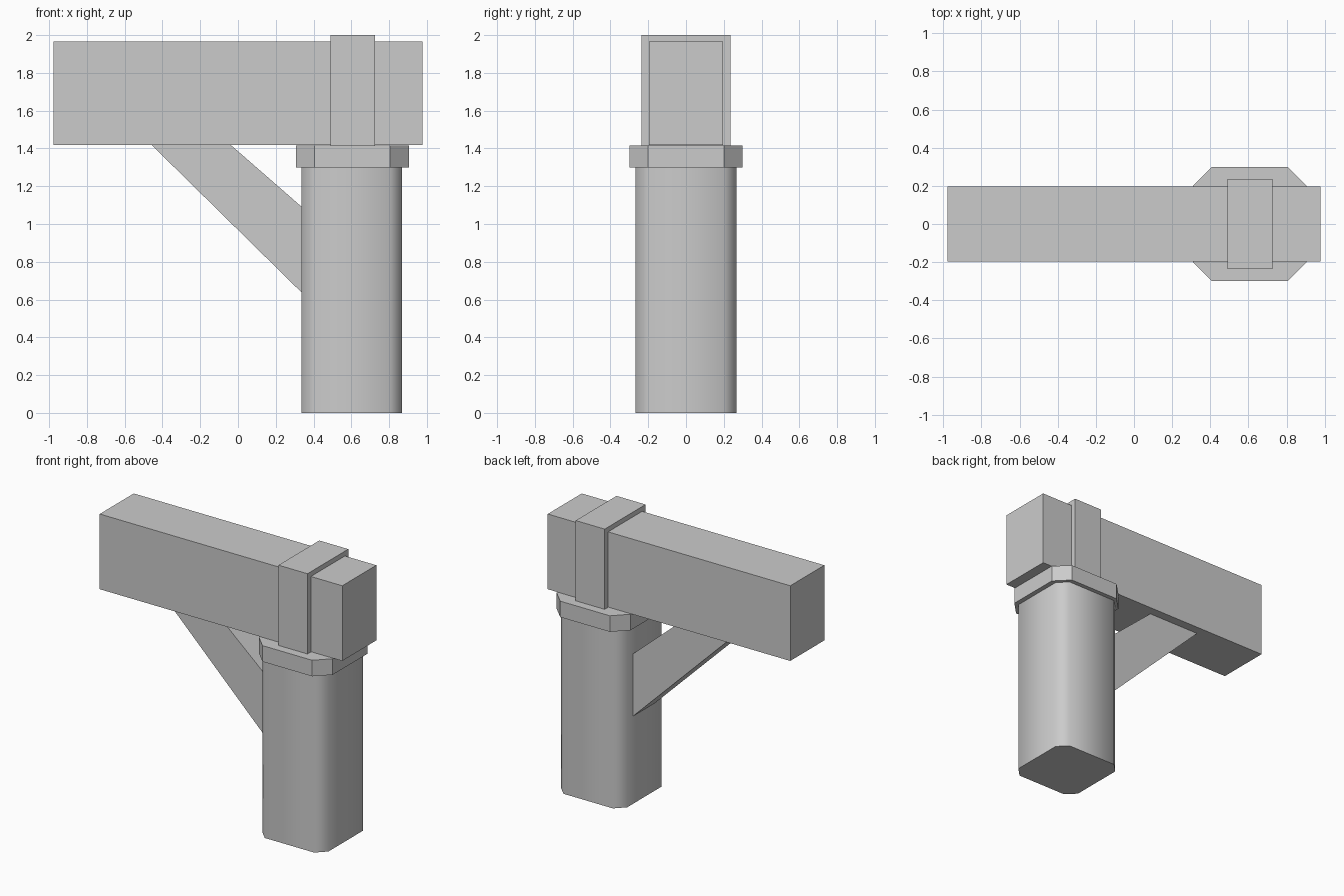
import bpy, math

if "Cube" in bpy.data.objects:
    bpy.data.objects.remove(bpy.data.objects["Cube"])


def prism(name, outline, lo, hi, axis="z"):
    """Extrude a 2D outline from lo to hi along z, or along y (outline is then x, z)."""
    n = len(outline)
    if axis == "z":
        verts = [(a, b, h) for h in (lo, hi) for a, b in outline]
    else:
        verts = [(a, h, b) for h in (hi, lo) for a, b in outline]
    faces = [tuple(reversed(range(n))), tuple(range(n, 2 * n))]
    faces += [(i, (i + 1) % n, n + (i + 1) % n, n + i) for i in range(n)]
    mesh = bpy.data.meshes.new(name)
    mesh.from_pydata(verts, [], faces)
    obj = bpy.data.objects.new(name, mesh)
    bpy.context.collection.objects.link(obj)
    return obj


def rect(cx, hx, hy):
    return [(cx - hx, -hy), (cx + hx, -hy), (cx + hx, hy), (cx - hx, hy)]


def chamfered_square(cx, r, c):
    k = r - c
    return [(cx - k, -r), (cx + k, -r), (cx + r, -k), (cx + r, k),
            (cx + k, r), (cx - k, r), (cx - r, k), (cx - r, -k)]


POST_X = 0.602

# Upright post with softened corners
post = prism("post", chamfered_square(POST_X, 0.267, 0.068), 0.0, 1.30)
bpy.context.view_layer.objects.active = post
post.select_set(True)
bpy.ops.object.shade_smooth_by_angle(angle=math.radians(60))

# Octagonal collar on top of the post
prism("collar", chamfered_square(POST_X + 0.004, 0.298, 0.098), 1.298, 1.415)

# Horizontal beam and the strap wrapped around it
prism("beam", rect(0.0, 0.978, 0.196), 1.417, 1.965)
prism("strap", rect(0.608, 0.117, 0.235), 1.415, 2.0)

# Diagonal brace between post and beam
prism("brace", [(-0.457, 1.418), (0.336, 0.638), (0.336, 1.092), (-0.038, 1.418)],
      -0.13, 0.13, axis="y")
